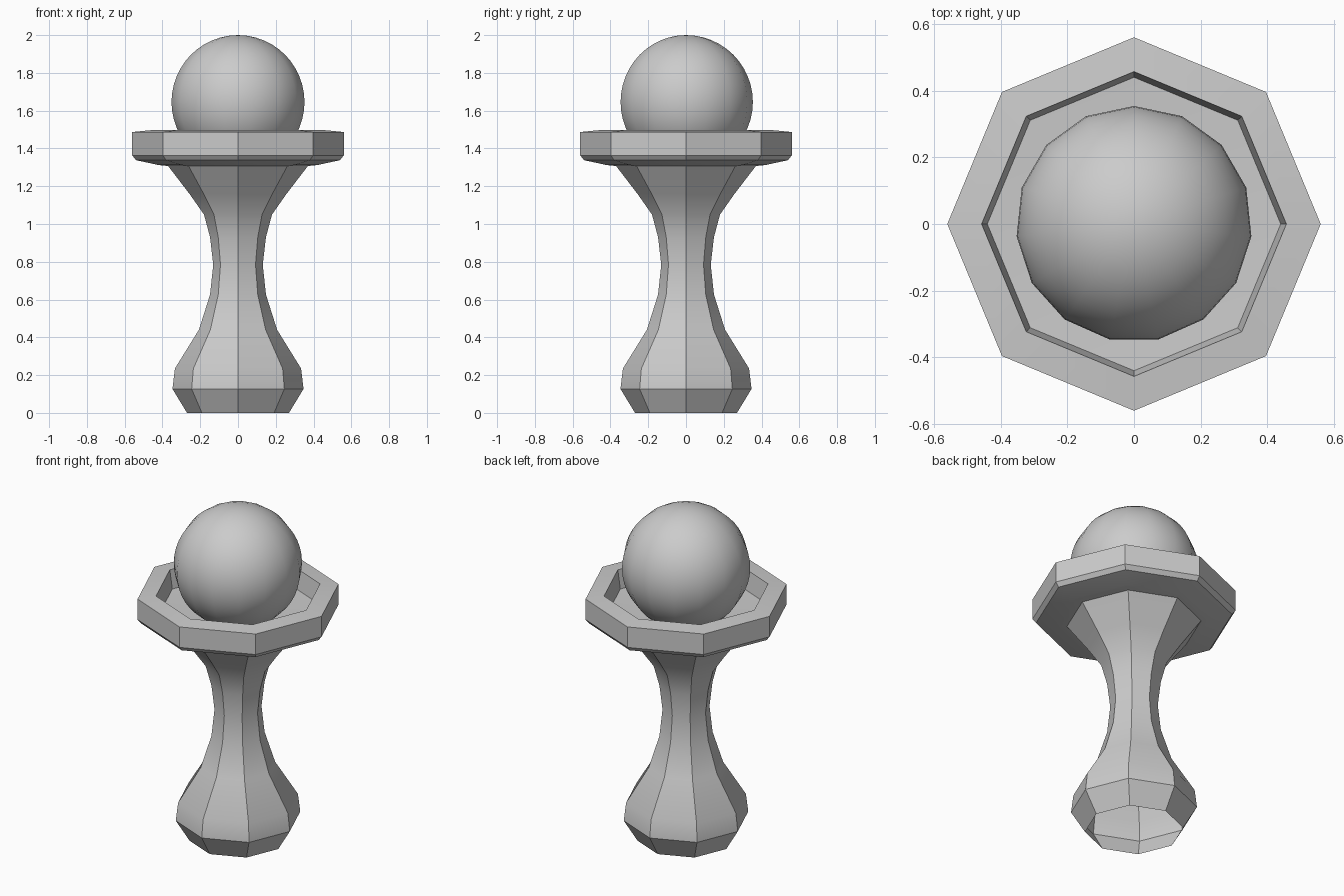
import bpy
import bmesh
from math import cos, sin, pi, radians

cube = bpy.data.objects.get("Cube")
if cube:
    bpy.data.objects.remove(cube, do_unlink=True)

grey = bpy.data.materials.new("stone_grey")
grey.use_nodes = True
grey.diffuse_color = (0.6, 0.6, 0.6, 1)
grey.node_tree.nodes["Principled BSDF"].inputs["Base Color"].default_value = (0.6, 0.6, 0.6, 1)


def lathe(name, profile, sides, smooth_angle):
    """Turn (radius, z) points round the z axis; radius 0 makes a pole."""
    bm = bmesh.new()
    rings = []
    for r, z in profile:
        count = sides if r > 0 else 1
        rings.append([bm.verts.new((r * sin(2 * pi * i / sides), r * cos(2 * pi * i / sides), z))
                      for i in range(count)])
    for a, b in zip(rings, rings[1:]):
        for i in range(sides):
            j = i + 1
            quad = [a[i % len(a)], a[j % len(a)], b[j % len(b)], b[i % len(b)]]
            bm.faces.new(list(dict.fromkeys(quad)))
    bmesh.ops.reverse_faces(bm, faces=[f for f in bm.faces])
    mesh = bpy.data.meshes.new(name)
    # profiles run upward on the outside, so the reversed faces point outward
    bm.to_mesh(mesh)
    bm.free()
    mesh.materials.append(grey)
    obj = bpy.data.objects.new(name, mesh)
    bpy.context.collection.objects.link(obj)
    bpy.ops.object.select_all(action='DESELECT')
    obj.select_set(True)
    bpy.context.view_layer.objects.active = obj
    bpy.ops.object.shade_smooth_by_angle(angle=radians(smooth_angle))
    return obj


# Hollow flared stem, open underneath
lathe("stem", [(0.27, 0), (0.347, 0.127), (0.334, 0.235), (0.207, 0.44), (0.148, 0.626),
               (0.131, 0.785), (0.148, 0.93), (0.18, 1.05), (0.255, 1.157), (0.37, 1.307)], 8, 30)

# Octagonal dish: underside, outer wall, rim, inner wall and floor
lathe("dish", [(0.37, 1.307), (0.42, 1.312), (0.54, 1.338), (0.56, 1.363), (0.56, 1.487),
               (0.457, 1.497), (0.44, 1.385), (0, 1.365)], 8, 30)

# Ball resting in the dish
steps, radius = 24, 0.354
ball = [(0 if k in (0, steps) else radius * sin(pi * k / steps), 1.646 - radius * cos(pi * k / steps))
        for k in range(steps + 1)]
lathe("ball", ball, 15, 60)
